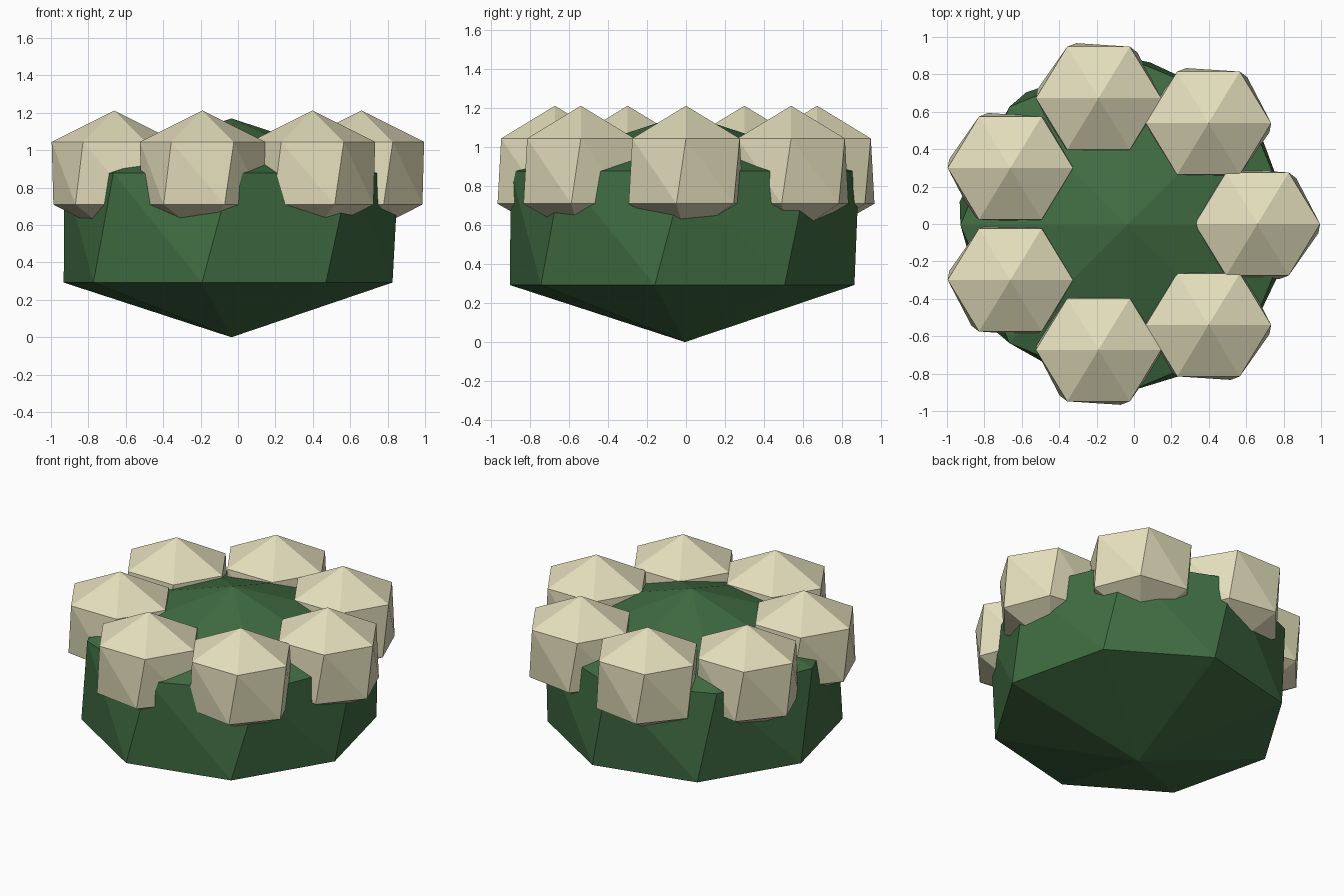
import bpy, bmesh
from math import sin, cos, pi, radians

if "Cube" in bpy.data.objects:
    bpy.data.objects.remove(bpy.data.objects["Cube"])


def material(name, rgb):
    m = bpy.data.materials.new(name)
    m.diffuse_color = (*rgb, 1)
    m.use_nodes = True
    m.node_tree.nodes["Principled BSDF"].inputs["Base Color"].default_value = m.diffuse_color
    return m


def twisted_ball(name, n, center, half_height, lower, upper, mat):
    """Three-band faceted ball; lower / upper = (rx, ry, turn, dx, dy)."""
    cx, cy, cz = center
    bm = bmesh.new()

    def ring(spec, z):
        rx, ry, turn, dx, dy = spec
        return [bm.verts.new((cx + dx + rx * cos(2 * pi * i / n + radians(turn)),
                              cy + dy + ry * sin(2 * pi * i / n + radians(turn)), z))
                for i in range(n)]

    bottom = bm.verts.new((cx, cy, cz - half_height))
    top = bm.verts.new((cx, cy, cz + half_height))
    lo = ring(lower, cz - half_height / 2)
    up = ring(upper, cz + half_height / 2)
    for i in range(n):
        j = (i + 1) % n
        bm.faces.new((bottom, lo[j], lo[i]))
        bm.faces.new((lo[i], lo[j], up[i]))
        bm.faces.new((lo[j], up[j], up[i]))
        bm.faces.new((up[i], up[j], top))
    mesh = bpy.data.meshes.new(name)
    bm.to_mesh(mesh)
    bm.free()
    mesh.materials.append(mat)
    ob = bpy.data.objects.new(name, mesh)
    bpy.context.collection.objects.link(ob)
    return ob


green = material("green", (0.051, 0.15, 0.054))
cream = material("cream", (0.77, 0.73, 0.50))
CX = -0.035

# Squat eight-sided body
twisted_ball("body", 8, (CX, -0.005, 0.585), 0.585,
             (0.89, 0.895, -9, -0.018, -0.015), (0.893, 0.893, 0, 0, 0), green)

# Ring of seven six-sided tufts, all facing the same way
for k in range(7):
    a = 2 * pi * k / 7
    twisted_ball(f"tuft_{k + 1}", 6, (CX + 0.695 * cos(a), 0.69 * sin(a), 0.877), 0.335,
                 (0.33, 0.315, -9, 0, 0), (0.335, 0.318, 0, 0, 0), cream)
